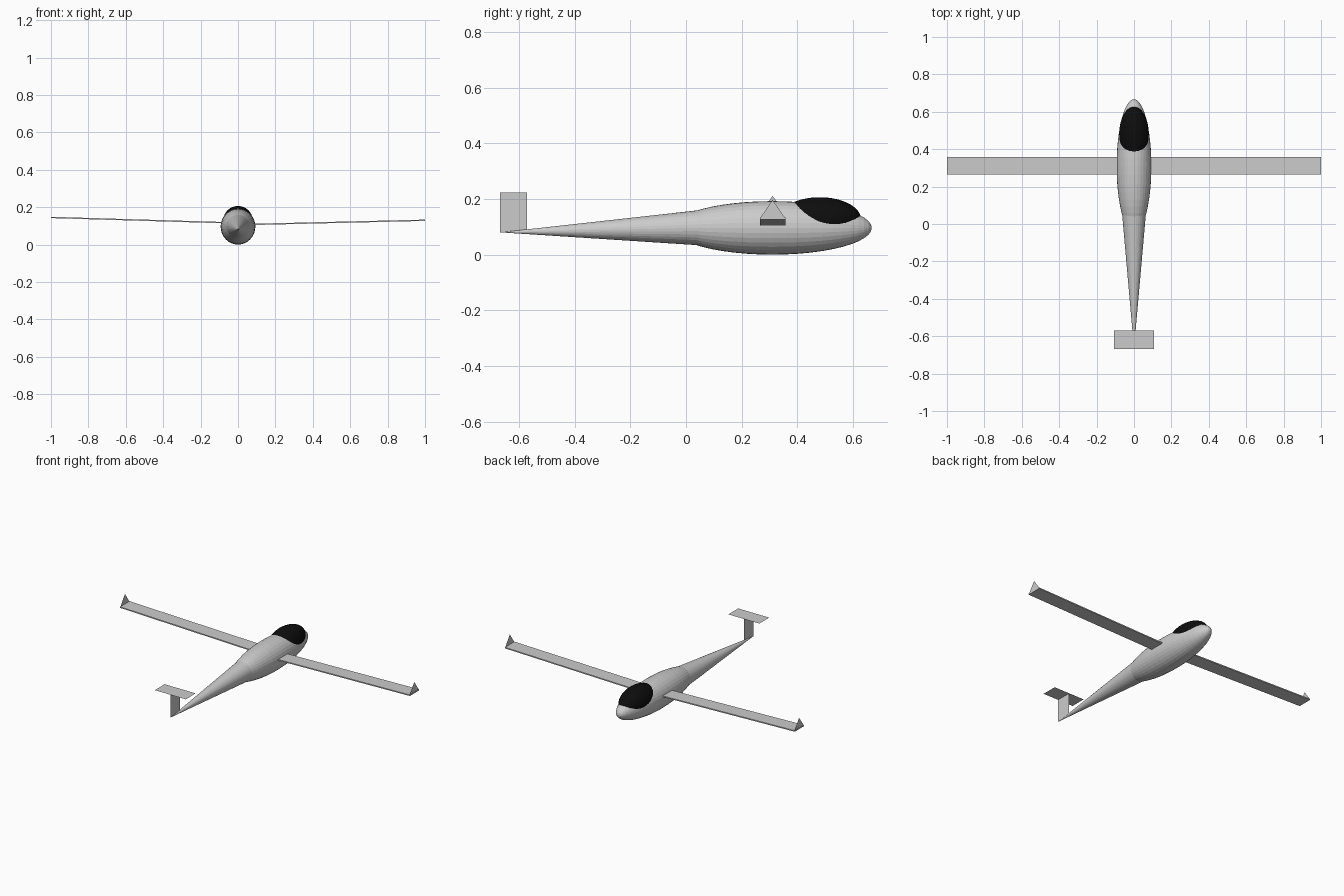
import bpy
import math
from mathutils import Matrix

if "Cube" in bpy.data.objects:
    bpy.data.objects.remove(bpy.data.objects["Cube"])


def material(name, rgb):
    m = bpy.data.materials.new(name)
    m.diffuse_color = (*rgb, 1)
    m.use_nodes = True
    m.node_tree.nodes["Principled BSDF"].inputs["Base Color"].default_value = m.diffuse_color
    return m


GREY = material("light_grey", (0.6, 0.6, 0.6))
BLACK = material("canopy_black", (0.004, 0.004, 0.004))


def mesh_object(name, verts, faces, mat):
    me = bpy.data.meshes.new(name)
    me.from_pydata(verts, [], faces)
    me.materials.append(mat)
    ob = bpy.data.objects.new(name, me)
    bpy.context.collection.objects.link(ob)
    return ob


def ellipsoid(name, centre, radii, segments, rings, mat):
    """UV sphere with its poles along y, stretched to the given radii."""
    bpy.ops.mesh.primitive_uv_sphere_add(segments=segments, ring_count=rings, radius=1)
    ob = bpy.context.object
    ob.name = name
    ob.data.transform(Matrix.Translation(centre) @ Matrix.Diagonal((*radii, 1))
                      @ Matrix.Rotation(math.pi / 2, 4, 'X'))
    ob.data.materials.append(mat)
    return ob


# Pod-shaped fuselage and the canopy bulging out of it
ellipsoid("fuselage", (0, 0.31, 0.096), (0.093, 0.357, 0.096), 32, 24, GREY)
ellipsoid("canopy", (0, 0.48, 0.128), (0.079, 0.148, 0.078), 48, 32, BLACK)

# Tail boom: cone from inside the pod to a point at the tail
N = 32
BASE_Y, BASE_R = 0.15, 0.072
ring = [(BASE_R * math.cos(2 * math.pi * i / N), BASE_Y,
         0.099 + BASE_R * math.sin(2 * math.pi * i / N)) for i in range(N)]
mesh_object("tail_boom", ring + [(0, -0.667, 0.08)],
            [(i, N, (i + 1) % N) for i in range(N)] + [tuple(range(N))], GREY)

# Wings (thin slabs with dihedral) and upright triangular winglets
Y0, Y1, MID, HALF = 0.265, 0.357, 0.311, 0.0035
for side, label, root_z, tip_z in ((1, "right", 0.106, 0.130), (-1, "left", 0.115, 0.145)):
    verts = [(x, y, z + dz) for x, z in ((0, root_z), (side, tip_z))
             for y, dz in ((Y0, -HALF), (Y1, -HALF), (Y1, HALF), (Y0, HALF))]
    faces = [(0, 1, 2, 3), (7, 6, 5, 4), (0, 4, 5, 1), (1, 5, 6, 2), (2, 6, 7, 3), (3, 7, 4, 0)]
    if side > 0:
        faces = [f[::-1] for f in faces]
    mesh_object(label + "_wing", verts, faces, GREY)
    x = side * 0.998
    mesh_object(label + "_winglet",
                [(x, Y0, tip_z), (x, Y1, tip_z), (x, MID, tip_z + 0.066)], [(0, 1, 2)], GREY)

# T-tail: thin fin and tailplane
T0, T1, TOP = -0.667, -0.57, 0.223
mesh_object("tail_fin", [(0, T0, 0.08), (0, T1, 0.086), (0, T1, TOP), (0, T0, TOP)],
            [(0, 1, 2, 3)], GREY)
mesh_object("tailplane", [(-0.107, T0, TOP), (0.107, T0, TOP), (0.107, T1, TOP), (-0.107, T1, TOP)],
            [(0, 1, 2, 3)], GREY)
